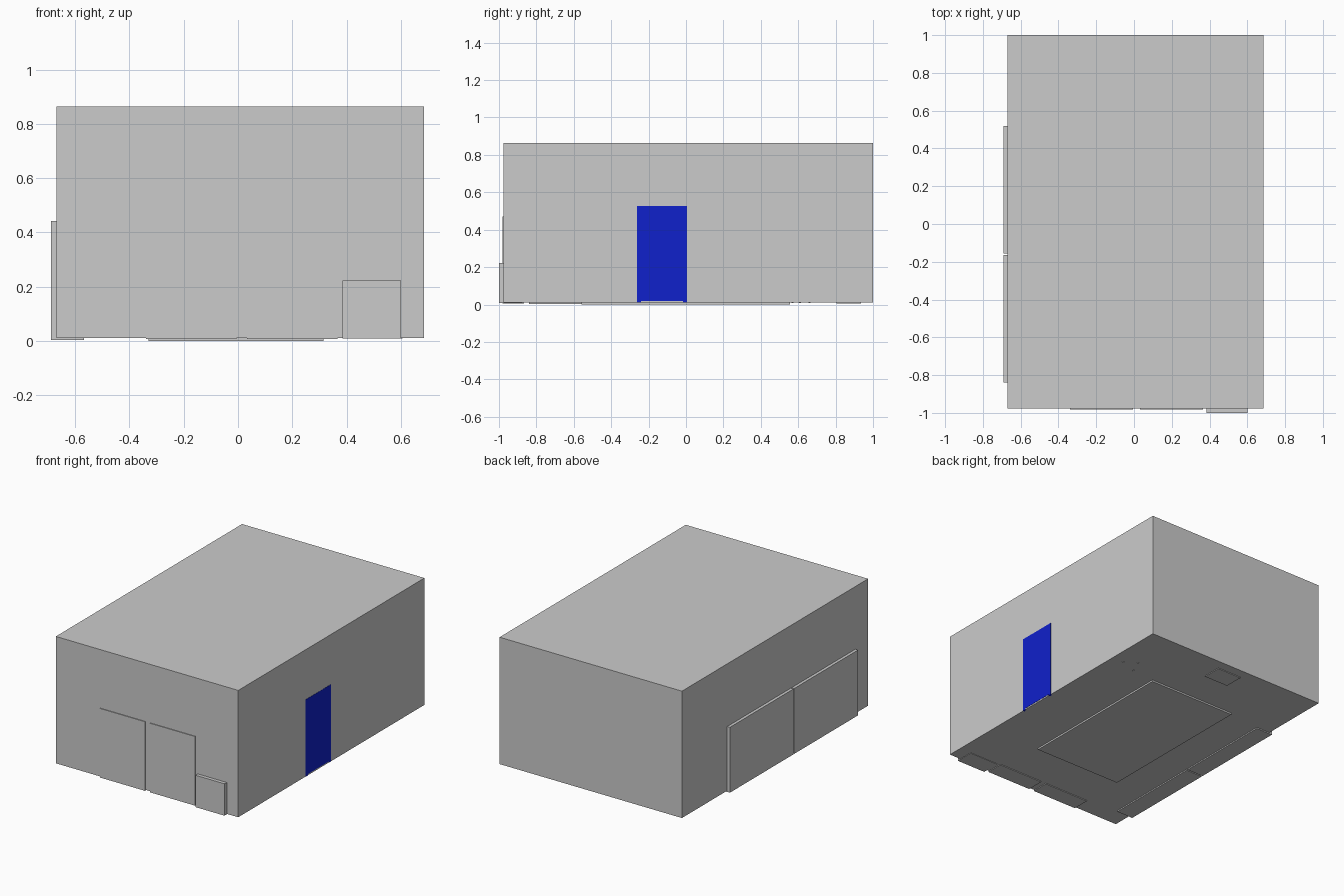
import bpy
import bmesh

if "Cube" in bpy.data.objects:
    bpy.data.objects.remove(bpy.data.objects["Cube"])

blue = bpy.data.materials.new("door_blue")
blue.diffuse_color = (0.005, 0.015, 0.6, 1)
blue.use_nodes = True
blue.node_tree.nodes["Principled BSDF"].inputs["Base Color"].default_value = blue.diffuse_color


def box(name, x, y, z, mat=None):
    """Axis-aligned box from (min, max) ranges."""
    bm = bmesh.new()
    bmesh.ops.create_cube(bm, size=1)
    for v in bm.verts:
        v.co = [r[0] if c < 0 else r[1] for c, r in zip(v.co, (x, y, z))]
    mesh = bpy.data.meshes.new(name)
    bm.to_mesh(mesh)
    bm.free()
    ob = bpy.data.objects.new(name, mesh)
    bpy.context.collection.objects.link(ob)
    if mat:
        mesh.materials.append(mat)
    return ob


# Closed room shell
FLOOR = 0.011
box("room_shell", (-0.67, 0.685), (-0.976, 1.0), (FLOOR, 0.863))

# Blue door: panel raised off the floor between two jambs
box("door_panel", (0.675, 0.6865), (-0.24, -0.015), (0.02, 0.528), blue)
for side, y in (("front", (-0.263, -0.24)), ("back", (-0.015, 0.006))):
    box("door_jamb_" + side, (0.675, 0.6865), y, (FLOOR, 0.528), blue)

# Two long cabinets pushed through the left wall
for side, y in (("front", (-0.84, -0.163)), ("back", (-0.155, 0.52))):
    box("side_cabinet_" + side, (-0.69, -0.568), y, (0.003, 0.442))

# Two tall cabinets and a low one along the front wall
for side, x in (("left", (-0.34, -0.005)), ("right", (0.033, 0.366))):
    box("front_cabinet_" + side, x, (-0.981, -0.865), (0.006, 0.47))
box("low_cabinet", (0.385, 0.6), (-1.0, -0.875), (0.008, 0.222))

# Rug and small mat sunk just through the floor
box("rug", (-0.33, 0.315), (-0.56, 0.555), (0.0, 0.016))
box("small_mat", (-0.085, 0.095), (0.805, 0.935), (0.006, 0.03))

# Stool feet showing under the floor
for i, (x, y) in enumerate(((0.6, 0.61), (0.52, 0.66), (0.48, 0.57))):
    box(f"stool_foot_{i}", (x - 0.006, x + 0.006), (y - 0.006, y + 0.006), (0.008, 0.1))
